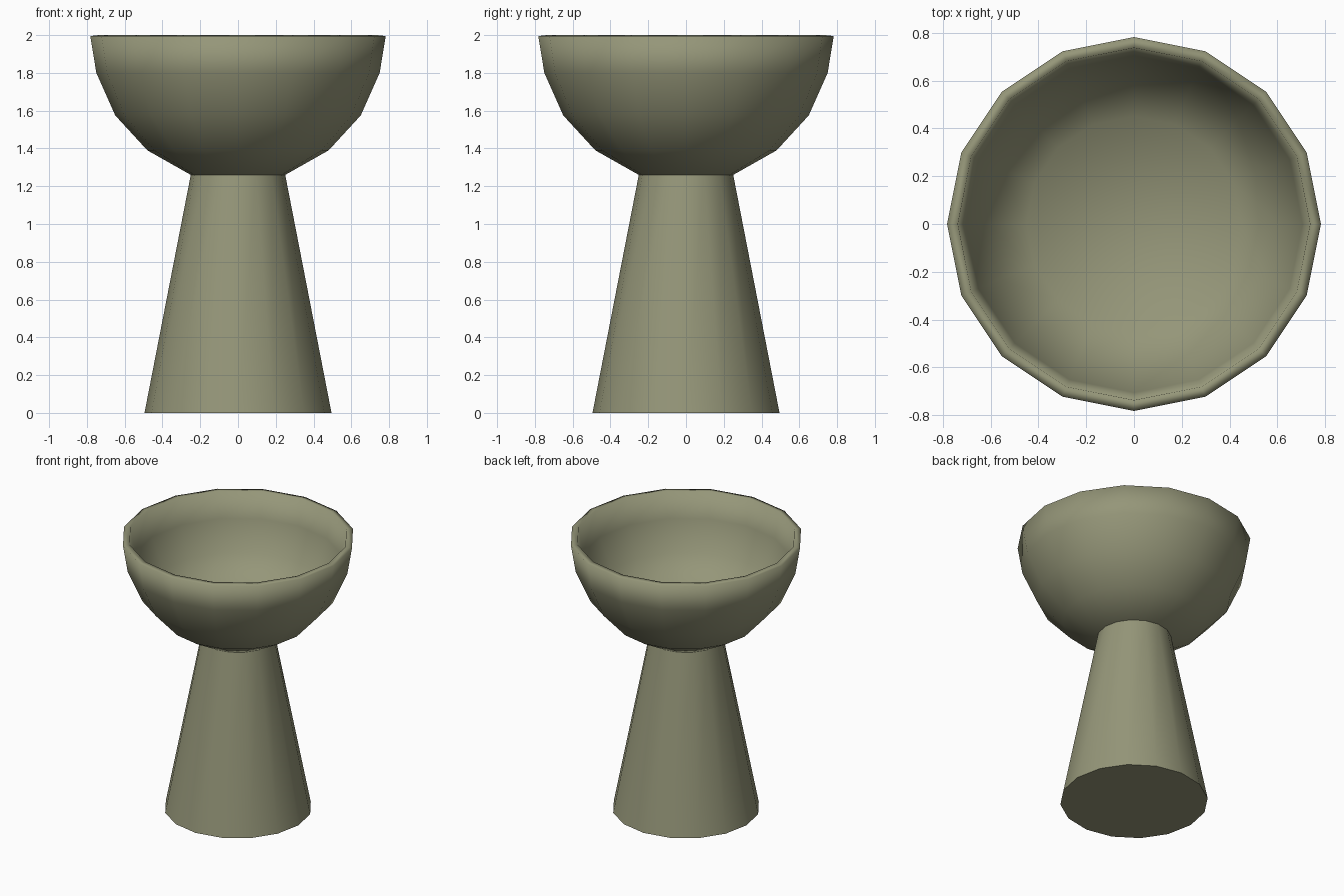
import bpy
import bmesh
import math

SIDES = 16

cube = bpy.data.objects.get("Cube")
if cube:
    bpy.data.objects.remove(cube, do_unlink=True)

# Single olive clay colour
olive = bpy.data.materials.new("olive_clay")
olive.use_nodes = True
colour = (0.30, 0.305, 0.19, 1.0)
olive.diffuse_color = colour
olive.node_tree.nodes["Principled BSDF"].inputs["Base Color"].default_value = colour


def lathe(name, profile, smooth_caps):
    """Turn a (radius, height) profile about z and cap both ends."""
    bm = bmesh.new()
    rings = []
    for radius, z in profile:
        angles = [2 * math.pi * i / SIDES for i in range(SIDES)]
        rings.append([bm.verts.new((radius * math.cos(a), radius * math.sin(a), z))
                      for a in angles])
    for low, high in zip(rings, rings[1:]):
        for i in range(SIDES):
            j = (i + 1) % SIDES
            bm.faces.new((low[i], low[j], high[j], high[i])).smooth = True
    for ring in (rings[0], rings[-1]):
        cap = bm.faces.new(ring)
        cap.smooth = smooth_caps
        if not smooth_caps:
            for edge in cap.edges:
                edge.smooth = False
    bmesh.ops.recalc_face_normals(bm, faces=bm.faces)
    mesh = bpy.data.meshes.new(name)
    bm.to_mesh(mesh)
    bm.free()
    mesh.materials.append(olive)
    obj = bpy.data.objects.new(name, mesh)
    bpy.context.collection.objects.link(obj)
    return obj


# Tapered pedestal
lathe("pedestal", [(0.495, 0), (0.25, 1.26)], False)

# Thick-walled bowl: outside from the foot up, over the rim, down to the floor
outside = [(0.25, 1.26), (0.48, 1.39), (0.65, 1.575), (0.75, 1.8), (0.782, 1.995)]
inside = [(0.737, 2.0), (0.705, 1.81), (0.61, 1.6), (0.45, 1.43)]
lathe("bowl", outside + inside, True)
